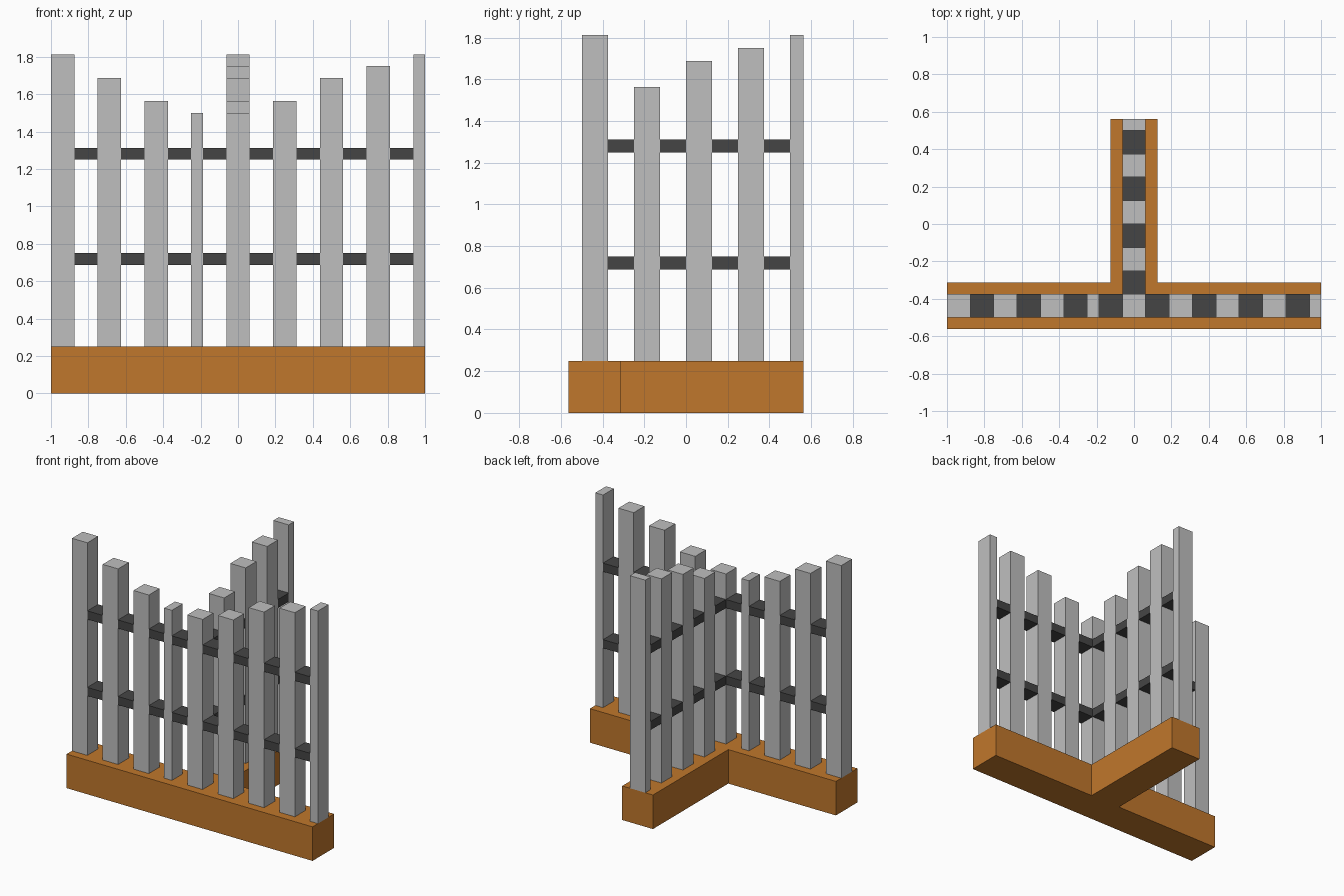
import bpy
import bmesh

cube = bpy.data.objects.get("Cube")
if cube:
    bpy.data.objects.remove(cube, do_unlink=True)

U = 1 / 16  # modelling unit


def make_material(name, rgb):
    m = bpy.data.materials.new(name)
    m.use_nodes = True
    m.diffuse_color = (*rgb, 1)
    m.node_tree.nodes["Principled BSDF"].inputs["Base Color"].default_value = (*rgb, 1)
    return m


ORANGE = make_material("orange brown", (0.53, 0.185, 0.025))
GREY = make_material("light grey", (0.52, 0.52, 0.52))
DARK = make_material("dark grey", (0.06, 0.06, 0.06))


def prism(name, outline, z0, z1, material):
    """Extrude a flat outline, given in units, from z0 to z1."""
    bm = bmesh.new()
    base = bm.faces.new([bm.verts.new((x * U, y * U, z0 * U)) for x, y in outline])
    top = bmesh.ops.extrude_face_region(bm, geom=[base])["geom"]
    verts = [g for g in top if isinstance(g, bmesh.types.BMVert)]
    bmesh.ops.translate(bm, verts=verts, vec=(0, 0, (z1 - z0) * U))
    bmesh.ops.recalc_face_normals(bm, faces=bm.faces)
    mesh = bpy.data.meshes.new(name)
    bm.to_mesh(mesh)
    bm.free()
    mesh.materials.append(material)
    ob = bpy.data.objects.new(name, mesh)
    bpy.context.collection.objects.link(ob)
    return ob


def box(name, x0, x1, y0, y1, z0, z1, material):
    return prism(name, [(x0, y0), (x1, y0), (x1, y1), (x0, y1)], z0, z1, material)


# T-shaped footing
prism("base", [(-16, -9), (16, -9), (16, -5), (2, -5),
               (2, 9), (-2, 9), (-2, -5), (-16, -5)], 0, 4, ORANGE)

# Posts as (start, end, top) along each wall
front_posts = [(-16, -14, 29), (-12, -10, 27), (-8, -6, 25), (-4, -3, 24), (-1, 1, 24),
               (3, 5, 25), (7, 9, 27), (11, 13, 28), (15, 16, 29)]
back_posts = [(-4, -2, 25), (0, 2, 27), (4, 6, 28), (8, 9, 29)]
rail_heights = {"lower": 11, "upper": 20}

for i, (a, b, top) in enumerate(front_posts, 1):
    box(f"front_post_{i}", a, b, -8, -6, 4, top, GREY)
for i, (a, b, top) in enumerate(back_posts, 1):
    box(f"back_post_{i}", -1, 1, a, b, 4, top, GREY)

# Rails fill the gaps between neighbouring posts, flush with their faces
for level, z in rail_heights.items():
    for i, (p, q) in enumerate(zip(front_posts, front_posts[1:]), 1):
        box(f"front_{level}_rail_{i}", p[1], q[0], -8, -6, z, z + 1, DARK)
    starts = [-6] + [p[1] for p in back_posts]
    for i, (s, q) in enumerate(zip(starts, back_posts), 1):
        box(f"back_{level}_rail_{i}", -1, 1, s, q[0], z, z + 1, DARK)
